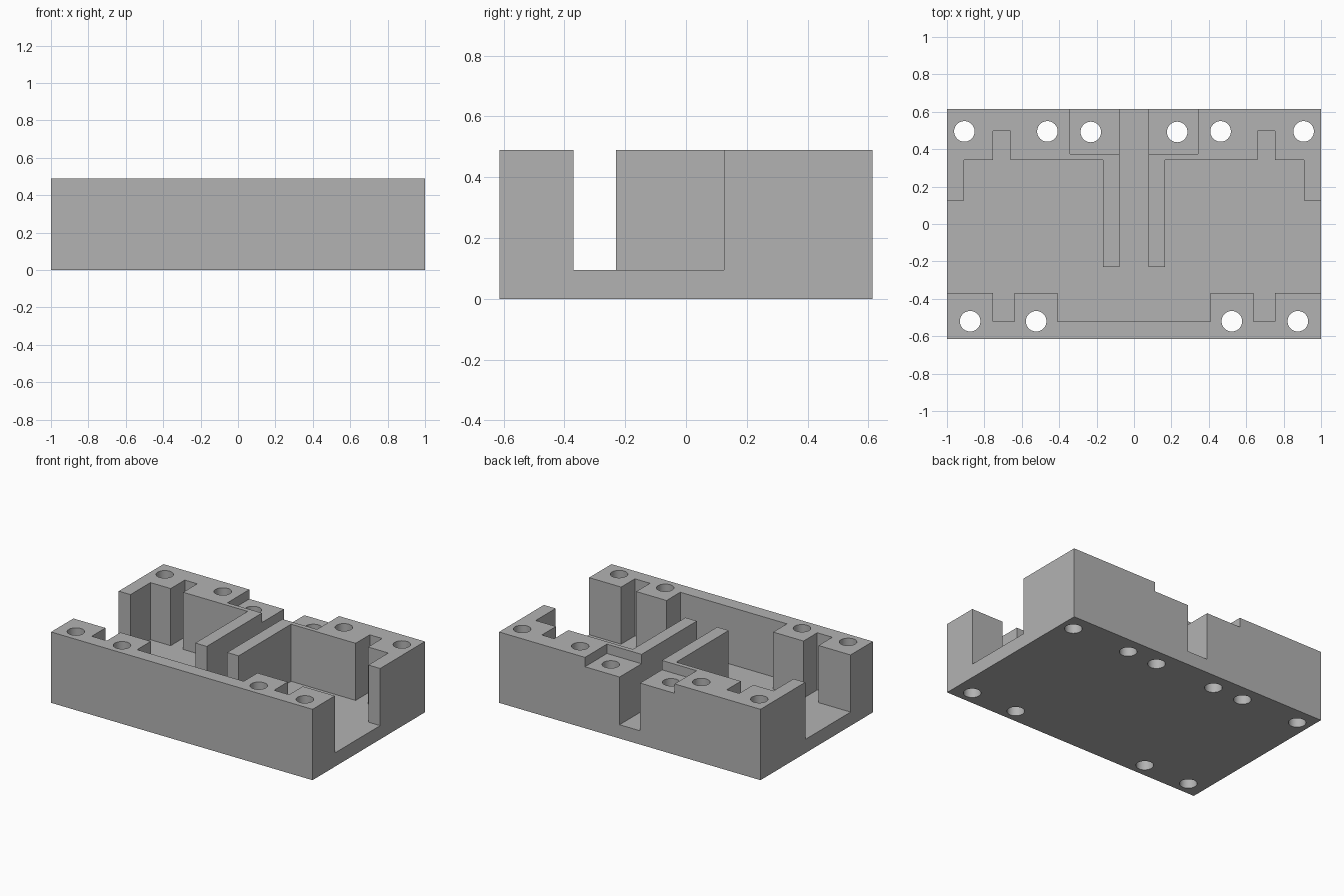
import bpy
import bmesh
import math

cube = bpy.data.objects.get("Cube")
if cube:
    bpy.data.objects.remove(cube, do_unlink=True)

HALF_DEPTH, HEIGHT, FLOOR, LEDGE = 0.614, 0.49, 0.095, 0.425
OVER = 0.1  # how far cutters reach past the block


def prism(name, outline, z0, z1):
    """Extrude a flat outline from z0 up to z1."""
    bm = bmesh.new()
    face = bm.faces.new([bm.verts.new((x, y, z0)) for x, y in outline])
    top = bmesh.ops.extrude_face_region(bm, geom=[face])["geom"]
    moved = [v for v in top if isinstance(v, bmesh.types.BMVert)]
    bmesh.ops.translate(bm, verts=moved, vec=(0, 0, z1 - z0))
    bmesh.ops.recalc_face_normals(bm, faces=bm.faces)
    mesh = bpy.data.meshes.new(name)
    bm.to_mesh(mesh)
    bm.free()
    obj = bpy.data.objects.new(name, mesh)
    bpy.context.collection.objects.link(obj)
    return obj


def box(x, y0, y1):
    return [(-x, y0), (x, y0), (x, y1), (-x, y1)]


def circle(cx, cy, r, sides=40):
    angles = [2 * math.pi * i / sides for i in range(sides)]
    return [(cx + r * math.cos(a), cy + r * math.sin(a)) for a in angles]


def cut(target, cutter):
    cutter.hide_render = True
    mod = target.modifiers.new("cut", "BOOLEAN")
    mod.operation, mod.solver, mod.object = "DIFFERENCE", "EXACT", cutter
    bpy.context.view_layer.objects.active = target
    bpy.ops.object.modifier_apply(modifier=mod.name)
    bpy.data.objects.remove(cutter, do_unlink=True)


# Solid block
block = prism("housing_block", box(1, -HALF_DEPTH, HALF_DEPTH), 0, HEIGHT)

# Stepped pocket with centre channel and side openings, mirrored in x
half = [
    (0.078, HALF_DEPTH + OVER), (0.078, -0.23), (0.166, -0.23), (0.166, 0.343),
    (0.66, 0.343), (0.66, 0.497), (0.755, 0.497), (0.755, 0.343),
    (0.91, 0.343), (0.91, 0.125), (1 + OVER, 0.125), (1 + OVER, -0.37),
    (0.755, -0.37), (0.755, -0.52), (0.64, -0.52), (0.64, -0.37),
    (0.408, -0.37), (0.408, -0.52),
]
pocket = half + [(-x, y) for x, y in reversed(half)]
cut(block, prism("pocket_cutter", pocket, FLOOR, HEIGHT + OVER))

# Lowered ledges either side of the channel at the back
ledge = box(0.343, 0.374, HALF_DEPTH + OVER)
cut(block, prism("ledge_cutter", ledge, LEDGE, HEIGHT + OVER))

# Through holes for screws
for x, y in [(0.907, 0.495), (0.463, 0.495), (0.231, 0.492),
             (0.876, -0.52), (0.523, -0.52)]:
    for side in (-1, 1):
        hole = circle(side * x, y, 0.055)
        cut(block, prism("hole_cutter", hole, -OVER, HEIGHT + OVER))

# Plain grey finish
grey = bpy.data.materials.new("plain grey")
grey.use_nodes = True
colour = (0.45, 0.45, 0.45, 1)
grey.diffuse_color = colour
grey.node_tree.nodes["Principled BSDF"].inputs["Base Color"].default_value = colour
block.data.materials.clear()
block.data.materials.append(grey)

# Round hole walls, crisp edges
bpy.ops.object.select_all(action="DESELECT")
block.select_set(True)
bpy.context.view_layer.objects.active = block
bpy.ops.object.shade_smooth_by_angle(angle=math.radians(30))
